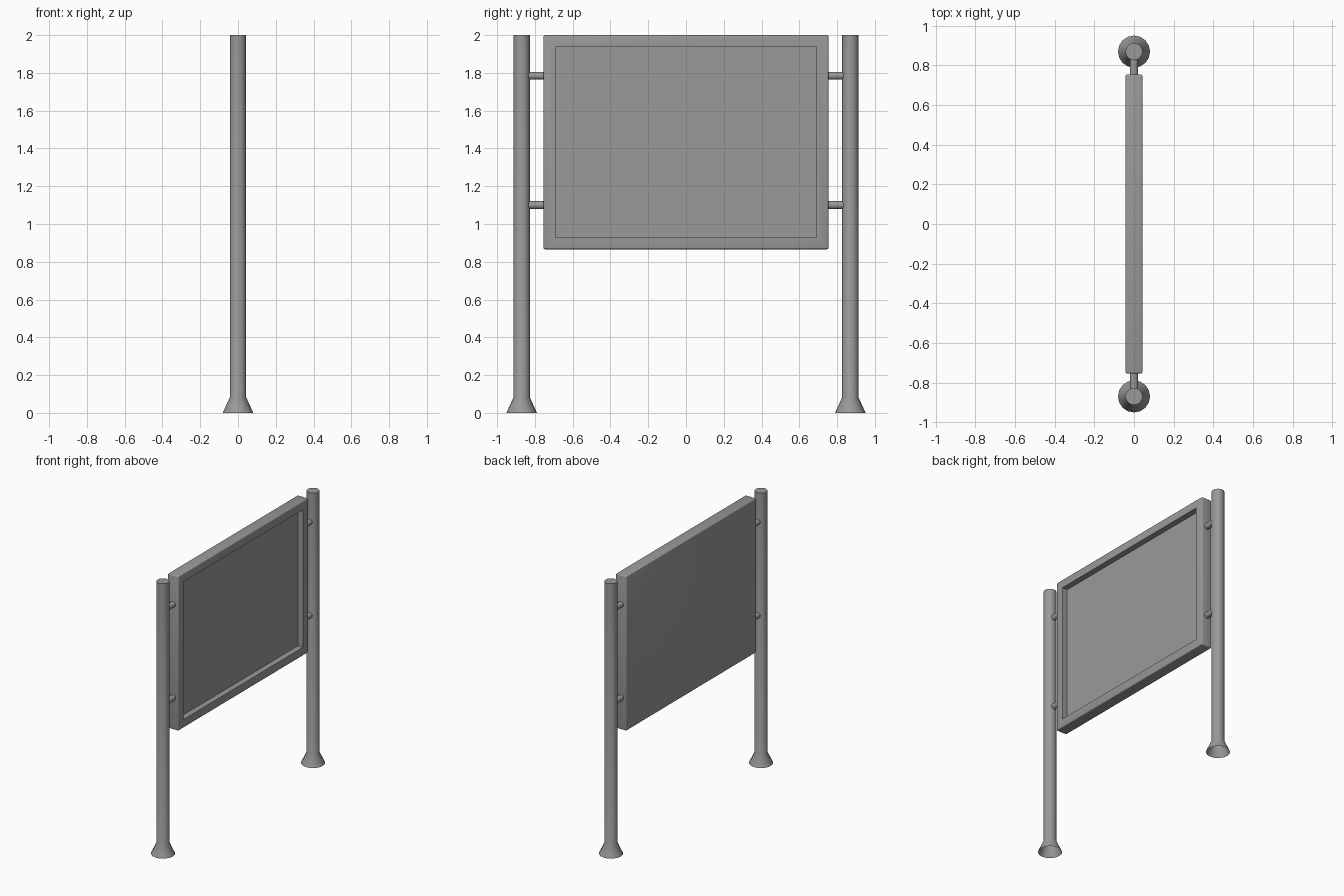
import bpy, bmesh, math
from mathutils import Matrix

if "Cube" in bpy.data.objects:
    bpy.data.objects.remove(bpy.data.objects["Cube"])

SEG = 16

grey = bpy.data.materials.new("dark_grey")
grey.diffuse_color = (0.32, 0.32, 0.32, 1)
grey.use_nodes = True
grey.node_tree.nodes["Principled BSDF"].inputs["Base Color"].default_value = grey.diffuse_color


def make_object(name, bm):
    bmesh.ops.recalc_face_normals(bm, faces=bm.faces)
    mesh = bpy.data.meshes.new(name)
    bm.to_mesh(mesh)
    bm.free()
    mesh.materials.append(grey)
    ob = bpy.data.objects.new(name, mesh)
    bpy.context.collection.objects.link(ob)
    bpy.ops.object.select_all(action='DESELECT')
    ob.select_set(True)
    bpy.context.view_layer.objects.active = ob
    bpy.ops.object.shade_smooth_by_angle(angle=math.radians(32))
    return ob


# Post: shaft with a flared, open-bottomed foot
def post(name, y):
    bm = bmesh.new()
    rings = []
    for r, z in [(0.081, 0), (0.043, 0.083), (0.043, 2.0)]:
        rings.append([bm.verts.new((r * math.cos(2 * math.pi * i / SEG),
                                    y + r * math.sin(2 * math.pi * i / SEG), z))
                      for i in range(SEG)])
    for a, b in zip(rings, rings[1:]):
        for i in range(SEG):
            j = (i + 1) % SEG
            bm.faces.new((a[i], a[j], b[j], b[i]))
    bm.faces.new(rings[-1])
    make_object(name, bm)


# Short horizontal rod joining post and board
def bracket(name, y, z):
    bm = bmesh.new()
    bmesh.ops.create_cone(bm, cap_ends=True, segments=SEG, radius1=0.021, radius2=0.021, depth=0.13,
                          matrix=Matrix.Translation((0, y, z)) @ Matrix.Rotation(math.pi / 2, 4, 'X'))
    make_object(name, bm)


for side, s in (("left", -1), ("right", 1)):
    post(side + "_post", s * 0.87)
    for level, z in (("lower", 1.1), ("upper", 1.785)):
        bracket(f"{side}_{level}_bracket", s * 0.79, z)

# Display board: softly rounded slab, flat back, framed recess on the +x face
bm = bmesh.new()
bmesh.ops.create_cube(bm, size=1, matrix=Matrix.Translation((0, 0, 1.433))
                      @ Matrix.Diagonal((0.086, 1.508, 1.134, 1)))
bmesh.ops.bevel(bm, geom=bm.edges[:], offset=0.008, segments=3, profile=0.5, affect='EDGES')
bm.normal_update()
front = max(bm.faces, key=lambda f: f.normal.x * f.calc_area())
bmesh.ops.inset_region(bm, faces=[front], thickness=0.054, use_even_offset=True)
floor = bmesh.ops.extrude_discrete_faces(bm, faces=[front])["faces"][0]
bmesh.ops.translate(bm, verts=floor.verts, vec=(-0.042, 0, 0))
make_object("display_board", bm)
